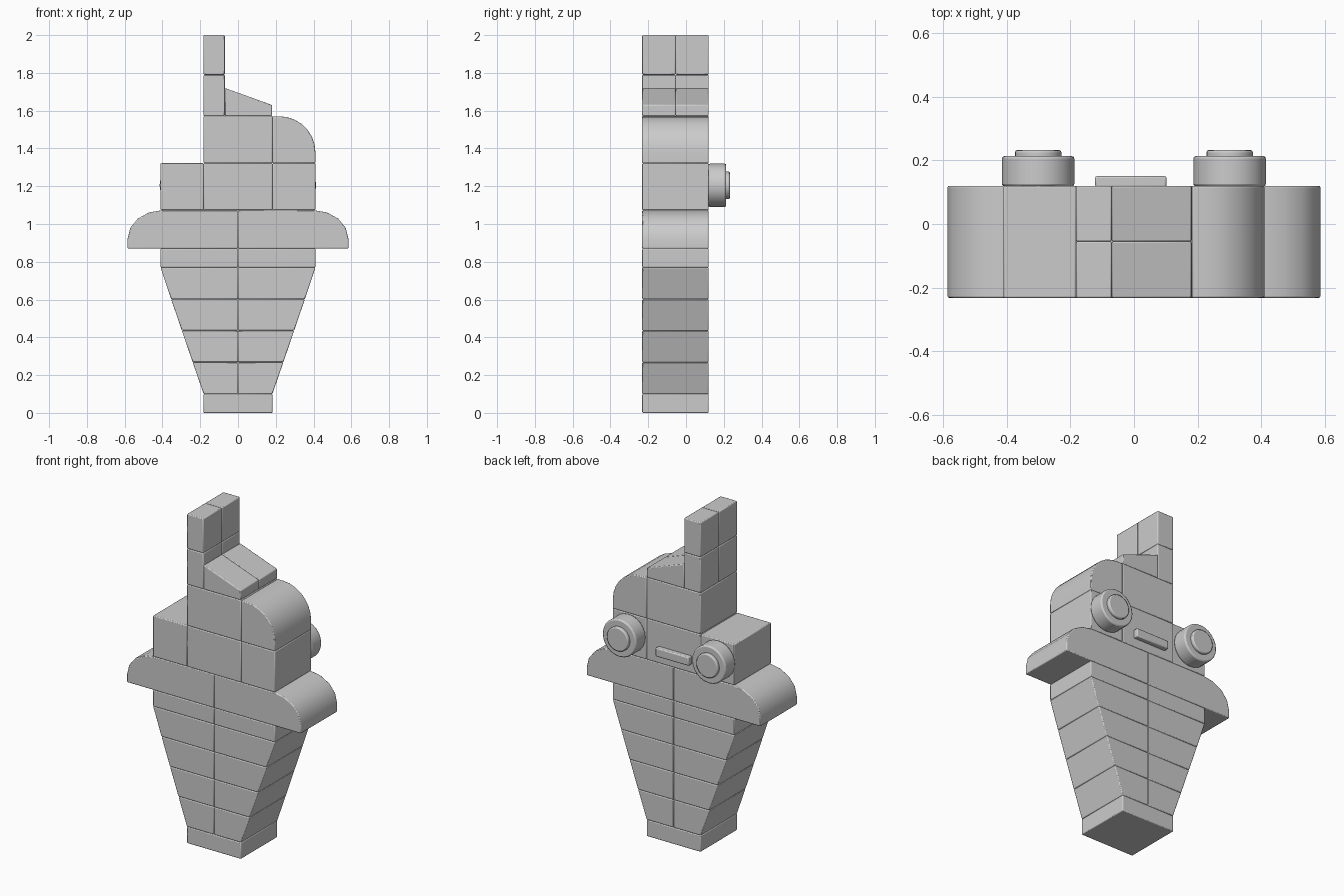
import bpy, bmesh, math

if "Cube" in bpy.data.objects:
    bpy.data.objects.remove(bpy.data.objects["Cube"])

Y0, Y1, YM = -0.232, 0.12, -0.055   # front face, back face, seam of the top pieces


def finish(bm, name, bevel):
    bmesh.ops.recalc_face_normals(bm, faces=bm.faces)
    me = bpy.data.meshes.new(name)
    bm.to_mesh(me)
    bm.free()
    ob = bpy.data.objects.new(name, me)
    bpy.context.collection.objects.link(ob)
    mod = ob.modifiers.new("edge_round", 'BEVEL')
    mod.width, mod.segments = bevel, 2
    mod.limit_method, mod.angle_limit = 'ANGLE', math.radians(35)
    bpy.ops.object.select_all(action='DESELECT')
    ob.select_set(True)
    bpy.context.view_layer.objects.active = ob
    bpy.ops.object.shade_smooth_by_angle(angle=math.radians(32))
    return ob


def prism(name, pts, y0=Y0, y1=Y1, bevel=0.005):
    """Extrude an x-z outline from y0 to y1."""
    bm = bmesh.new()
    face = bm.faces.new([bm.verts.new((x, y0, z)) for x, z in pts])
    ext = bmesh.ops.extrude_face_region(bm, geom=[face])
    vs = [v for v in ext['geom'] if isinstance(v, bmesh.types.BMVert)]
    bmesh.ops.translate(bm, verts=vs, vec=(0, y1 - y0, 0))
    return finish(bm, name, bevel)


def block(name, x0, x1, z0, z1, y0=Y0, y1=Y1, bevel=0.005):
    return prism(name, [(x0, z0), (x1, z0), (x1, z1), (x0, z1)], y0, y1, bevel)


def arc(cx, cz, rx, rz, n):
    """Quarter ellipse from the side up to the top."""
    return [(cx + rx * math.cos(i * math.pi / 2 / n), cz + rz * math.sin(i * math.pi / 2 / n))
            for i in range(n + 1)]


def disc(name, x, z, r, y0, y1, bevel):
    pts = [(x + r * math.cos(i * math.tau / 24), z + r * math.sin(i * math.tau / 24))
           for i in range(24)]
    return prism(name, pts, y0, y1, bevel)


# base
block("base", -0.182, 0.182, 0, 0.10)

# tapered body, belt and rounded brim, in mirrored halves
levels = [(0.182, 0.10), (0.24, 0.268), (0.297, 0.435), (0.354, 0.602), (0.41, 0.77)]
for s, side in ((1, "right"), (-1, "left")):
    for i, ((xa, za), (xb, zb)) in enumerate(zip(levels, levels[1:])):
        prism(f"taper_{i + 1}_{side}", [(0, za), (s * xa, za), (s * xb, zb), (0, zb)])
    block(f"belt_{side}", 0, s * 0.41, 0.77, 0.87)
    outline = [(0, 0.87), (0.585, 0.87)] + arc(0.40, 0.92, 0.185, 0.153, 4) + [(0, 1.073)]
    prism(f"brim_{side}", [(s * x, z) for x, z in outline])

# head blocks
block("head_left", -0.41, -0.182, 1.073, 1.322)
block("head_middle", -0.182, 0.182, 1.073, 1.322)
block("head_right", 0.182, 0.41, 1.073, 1.322)
block("crown_middle", -0.182, 0.182, 1.322, 1.572)
prism("crown_curve", [(0.182, 1.322), (0.41, 1.322)] + arc(0.22, 1.38, 0.19, 0.19, 7) + [(0.182, 1.57)])

# top pieces, two side by side in depth
for row, ya, yb in (("front", Y0, YM), ("back", YM, Y1)):
    block(f"post_lower_{row}", -0.182, -0.07, 1.572, 1.79, ya, yb)
    block(f"post_upper_{row}", -0.182, -0.07, 1.79, 2.0, ya, yb)
    prism(f"slope_{row}", [(-0.07, 1.572), (0.18, 1.572), (0.18, 1.63), (-0.07, 1.72)], ya, yb)

# eyes and mouth on the back face
for x, side in ((0.30, "right"), (-0.301, "left")):
    disc(f"eye_{side}", x, 1.205, 0.114, Y1 - 0.002, 0.213, 0.008)
    disc(f"pupil_{side}", x, 1.205, 0.073, 0.205, 0.232, 0.007)
block("mouth", -0.122, 0.102, 1.125, 1.177, Y1 - 0.005, 0.15, 0.006)
